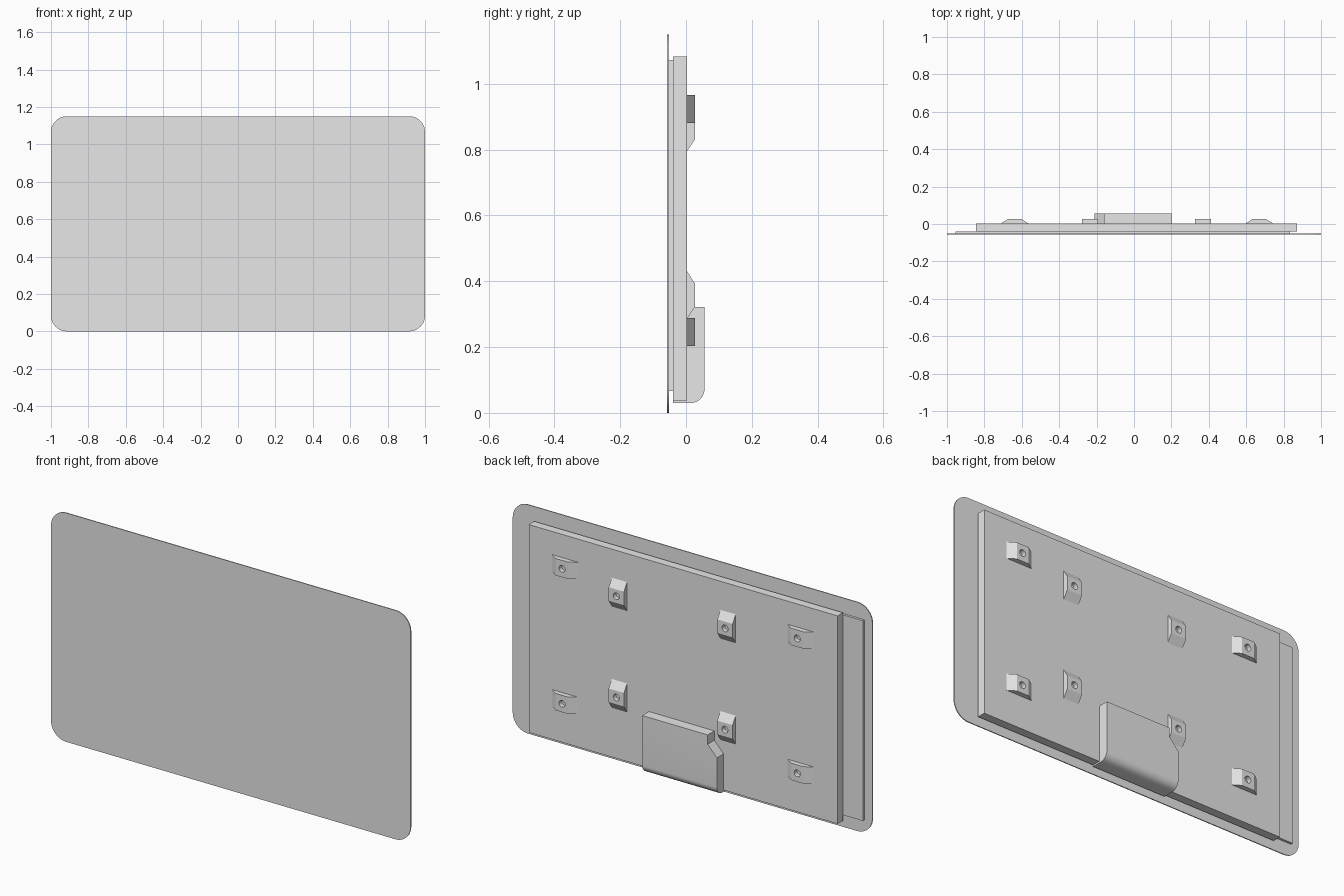
import bpy
import bmesh
from math import cos, sin, pi, radians

cube = bpy.data.objects.get("Cube")
if cube:
    bpy.data.objects.remove(cube)

GREY = (0.8, 0.8, 0.8, 1)
grey = bpy.data.materials.new("light_grey")
grey.use_nodes = True
grey.diffuse_color = GREY
grey.node_tree.nodes["Principled BSDF"].inputs["Base Color"].default_value = GREY


def finish(name, bm):
    bmesh.ops.recalc_face_normals(bm, faces=bm.faces)
    mesh = bpy.data.meshes.new(name)
    bm.to_mesh(mesh)
    bm.free()
    mesh.materials.append(grey)
    obj = bpy.data.objects.new(name, mesh)
    bpy.context.collection.objects.link(obj)
    return obj


def prism(points, depth):
    """Extrude a closed outline of 3D points along a vector."""
    bm = bmesh.new()
    face = bm.faces.new([bm.verts.new(p) for p in points])
    out = bmesh.ops.extrude_face_region(bm, geom=[face])
    moved = [v for v in out["geom"] if isinstance(v, bmesh.types.BMVert)]
    bmesh.ops.translate(bm, verts=moved, vec=depth)
    return bm


def slab(outline, y0, y1):
    """Prism with an x-z outline between two depths."""
    return prism([(x, y0, z) for x, z in outline], (0, y1 - y0, 0))


def rectangle(x0, x1, z0, z1):
    return [(x0, z0), (x1, z0), (x1, z1), (x0, z1)]


def smooth(obj):
    bpy.ops.object.select_all(action="DESELECT")
    obj.select_set(True)
    bpy.context.view_layer.objects.active = obj
    bpy.ops.object.shade_smooth_by_angle(angle=radians(30))


# Depths of the stacked layers, front to back
FRONT, GLASS_BACK, DISPLAY_BACK, BODY_BACK, MOUNT_BACK, BOX_BACK = (
    -0.057, -0.052, -0.04, 0.003, 0.028, 0.056)
HEIGHT = 1.15

# Cover glass with rounded corners
R, STEPS = 0.085, 10
glass_outline = []
for i, (cx, cz) in enumerate([(1 - R, HEIGHT - R), (R - 1, HEIGHT - R),
                              (R - 1, R), (1 - R, R)]):
    for s in range(STEPS + 1):
        a = (i + s / STEPS) * pi / 2
        glass_outline.append((cx + R * cos(a), cz + R * sin(a)))
smooth(finish("cover_glass", slab(glass_outline, FRONT, GLASS_BACK)))

# Display layer and rear housing
finish("display_layer", slab(rectangle(-0.955, 0.835, 0.066, 1.072),
                             GLASS_BACK, DISPLAY_BACK))
finish("rear_housing", slab(rectangle(-0.845, 0.872, 0.038, 1.083),
                            DISPLAY_BACK, BODY_BACK))

# Connector box: notched upper corner, rounded lower back edge
box = slab([(-0.211, 0.03), (0.204, 0.03), (0.204, 0.322),
            (-0.16, 0.322), (-0.16, 0.275), (-0.211, 0.22)],
           DISPLAY_BACK, BOX_BACK)
rim = [e for e in box.edges
       if all(v.co.y > BODY_BACK and v.co.z < 0.04 for v in e.verts)]
bmesh.ops.bevel(box, geom=rim, offset=0.042, segments=10, profile=0.5,
                affect="EDGES")
smooth(finish("connector_box", box))


def mount(name, cx, cz, upright):
    """Ramped mounting boss with a screw hole through its flat top."""
    long, flat, wide = 0.0725, 0.034, 0.0425
    ramp = [(-long, BODY_BACK), (-flat, MOUNT_BACK),
            (flat, MOUNT_BACK), (long, BODY_BACK)]
    if upright:
        bm = prism([(cx - wide, y, cz + t) for t, y in ramp], (2 * wide, 0, 0))
    else:
        bm = prism([(cx + t, y, cz - wide) for t, y in ramp], (0, 0, 2 * wide))
    boss = finish(name, bm)
    circle = [(cx + 0.017 * cos(k * pi / 10), cz + 0.017 * sin(k * pi / 10))
              for k in range(20)]
    cutter = finish(name + "_hole_cutter",
                    slab(circle, BODY_BACK + 0.002, MOUNT_BACK + 0.02))
    cutter.hide_render = True
    cut = boss.modifiers.new("screw_hole", "BOOLEAN")
    cut.operation = "DIFFERENCE"
    cut.solver = "EXACT"
    cut.object = cutter
    bpy.ops.object.select_all(action="DESELECT")
    boss.select_set(True)
    bpy.context.view_layer.objects.active = boss
    bpy.ops.object.modifier_apply(modifier=cut.name)
    bpy.data.objects.remove(cutter)
    smooth(boss)


# Two rows each of outer sideways bosses and inner upright bosses
for side, outer_x, inner_x in (("left", 0.67, 0.368), ("right", -0.638, -0.236)):
    for row, outer_z, inner_z in (("upper", 0.924, 0.867), ("lower", 0.246, 0.358)):
        mount(f"{row}_{side}_outer_mount", outer_x, outer_z, False)
        mount(f"{row}_{side}_inner_mount", inner_x, inner_z, True)
